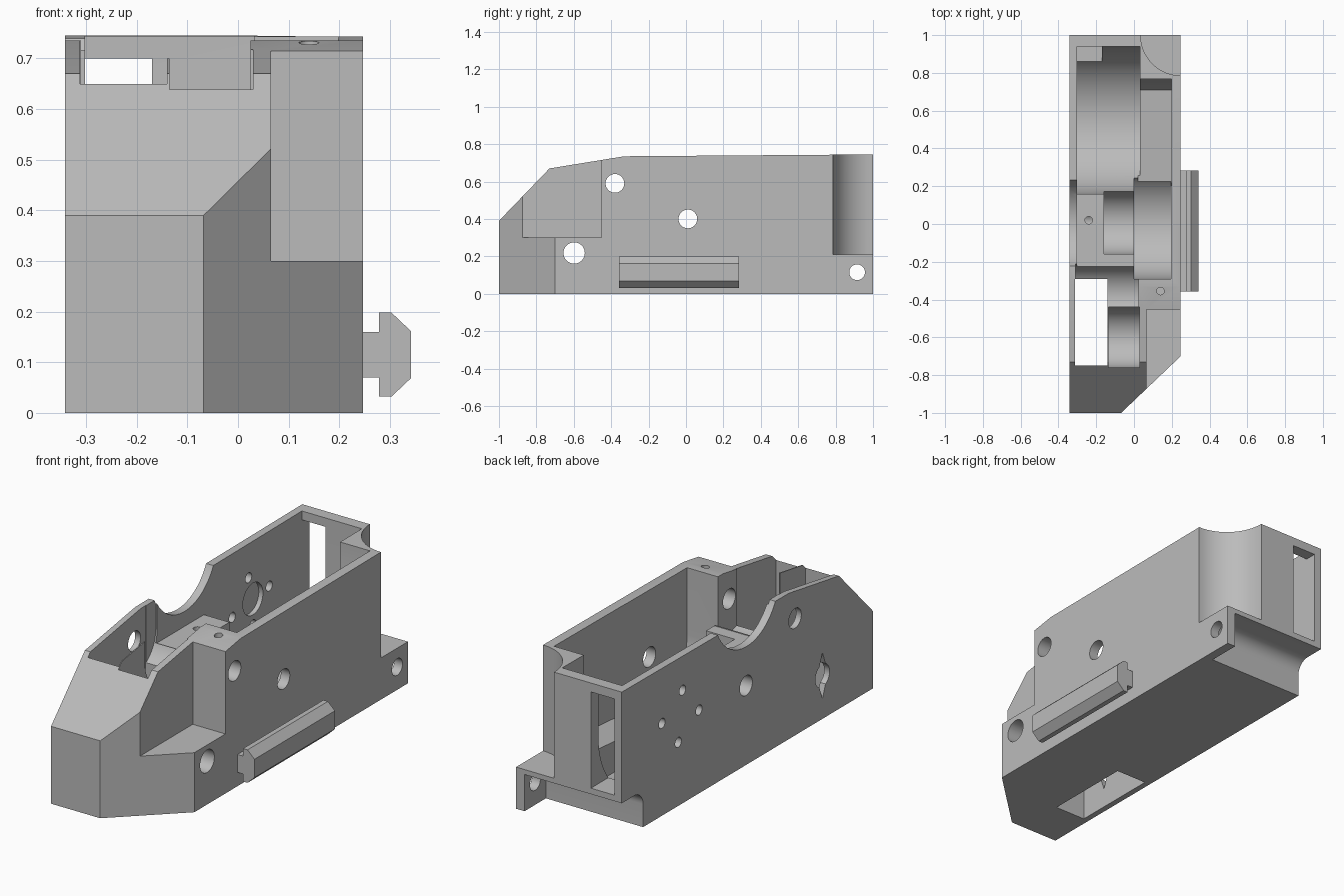
import bpy, bmesh
from math import sin, cos, pi, radians
from mathutils import Vector

cube = bpy.data.objects.get("Cube")
if cube:
    bpy.data.objects.remove(cube, do_unlink=True)

grey = bpy.data.materials.new("plain grey")
grey.use_nodes = True
COLOUR = (0.5, 0.5, 0.5, 1)
grey.diffuse_color = COLOUR
grey.node_tree.nodes["Principled BSDF"].inputs["Base Color"].default_value = COLOUR


def prism(name, pts, axis, a, b):
    """Extrude a 2D outline: axis x takes (y, z) points, axis z takes (x, y)."""
    bm = bmesh.new()
    place = (lambda p, t: (t, p[0], p[1])) if axis == "x" else (lambda p, t: (p[0], p[1], t))
    face = bm.faces.new([bm.verts.new(place(p, a)) for p in pts])
    ext = bmesh.ops.extrude_face_region(bm, geom=[face])
    shift = Vector(place((0, 0), b - a))
    bmesh.ops.translate(bm, vec=shift, verts=[v for v in ext["geom"] if isinstance(v, bmesh.types.BMVert)])
    bmesh.ops.recalc_face_normals(bm, faces=bm.faces)
    me = bpy.data.meshes.new(name)
    bm.to_mesh(me)
    bm.free()
    ob = bpy.data.objects.new(name, me)
    bpy.context.collection.objects.link(ob)
    me.materials.append(grey)
    return ob


def arc(cx, cy, r, start=0, end=360, n=48):
    count = n if end - start == 360 else n + 1
    angles = [radians(start + (end - start) * i / n) for i in range(count)]
    return [(cx + r * cos(t), cy + r * sin(t)) for t in angles]


def rect(u0, u1, v0, v1):
    return [(u0, v0), (u1, v0), (u1, v1), (u0, v1)]


def cut(pts, axis, a, b):
    cutter = prism("cutter", pts, axis, a, b)
    cutter.hide_render = True
    mod = shell.modifiers.new("cut", "BOOLEAN")
    mod.operation = "DIFFERENCE"
    mod.solver = "EXACT"
    mod.object = cutter
    bpy.context.view_layer.objects.active = shell
    bpy.ops.object.modifier_apply(modifier=mod.name)
    bpy.data.objects.remove(cutter, do_unlink=True)


def pocket(cy, cz, r, x0, x1):
    """Round-bottomed gear pocket, open at the top."""
    cut(arc(cy, cz, r, 180, 360) + [(cy + r, 1), (cy - r, 1)], "x", x0, x1)


def hole(cy, cz, r, x0=-0.5, x1=0.5):
    cut(arc(cy, cz, r, n=32), "x", x0, x1)


# Outer shell with its sloped nose
shell = prism("gearbox_shell", [(-1, 0), (1, 0), (1, .745), (-.33, .735), (-.73, .67), (-1, .39)],
              "x", -.342, .247)
cut([(-.068, -1), (.247, -.7), (.5, -.7), (.5, -1.2), (-.068, -1.2)], "z", -.1, 1)
cut(rect(.065, .5, -1.2, -.453), "z", .3, 1)

# Scalloped rear corner and undercut with a filleted root
cut(arc(.25, 1, .215), "z", .21, 1)
cut([(.83, -.1)] + arc(.9, .115, .07, 180, 90, 10) + [(1.2, .185), (1.2, -.1)], "x", -.5, .2)

# Gear pockets
pocket(.55, .45, .39, -.302, .032)
pocket(.01, .4, .3, 0, .197)
pocket(.01, .4, .17, -.16, .01)
pocket(-.38, .59, .168, -.31, .025)
pocket(-.6, .22, .16, -.135, .03)
cut([(.2, .19), (.71, .23), (.768, .36), (.768, 1), (.2, 1)], "x", .02, .198)

# Space above the bearing boss, and the open slot through the floor
cut(rect(-.302, .025, -.225, .3), "z", .52, 1)
cut(rect(-.312, -.14, -.75, -.29), "z", -.1, 1)

# Dip in the side wall
cut(arc(.005, .85, .255), "x", -.5, -.28)

# Rear window
cut(rect(-.302, -.17, .8, 1.2), "z", .215, .7)

# Shaft and bolt holes
hole(-.38, .59, .05)
hole(.01, .4, .05)
hole(-.598, .218, .057)
hole(.915, .115, .042, .15, .5)
hole(.55, .45, .08, -.325, -.25)
for y, z in [(.516, .57), (.385, .42), (.68, .465), (.55, .32)]:
    hole(y, z, .025, -.5, -.25)
cut([(-.598, .1), (-.555, .218), (-.598, .335), (-.641, .218)], "x", -.5, -.25)
cut(arc(.14, -.355, .02, n=20), "z", .45, 1)
cut(arc(-.24, .02, .02, n=20), "z", .4, 1)

# Side rail with a T section, mirrored about its middle height
half = [(.24, .045), (.278, .045), (.278, .083), (.303, .083), (.342, .046)]
section = [(x, .115 + h) for x, h in half] + [(x, .115 - h) for x, h in reversed(half)]
rail = prism("side_rail", section, "z", -.357, .283)
for v in rail.data.vertices:
    x, z, y = v.co
    v.co = (x, y, z)
rail.data.flip_normals()

for ob in (shell, rail):
    bpy.ops.object.select_all(action="DESELECT")
    ob.select_set(True)
    bpy.context.view_layer.objects.active = ob
    bpy.ops.object.shade_smooth_by_angle(angle=radians(25))
